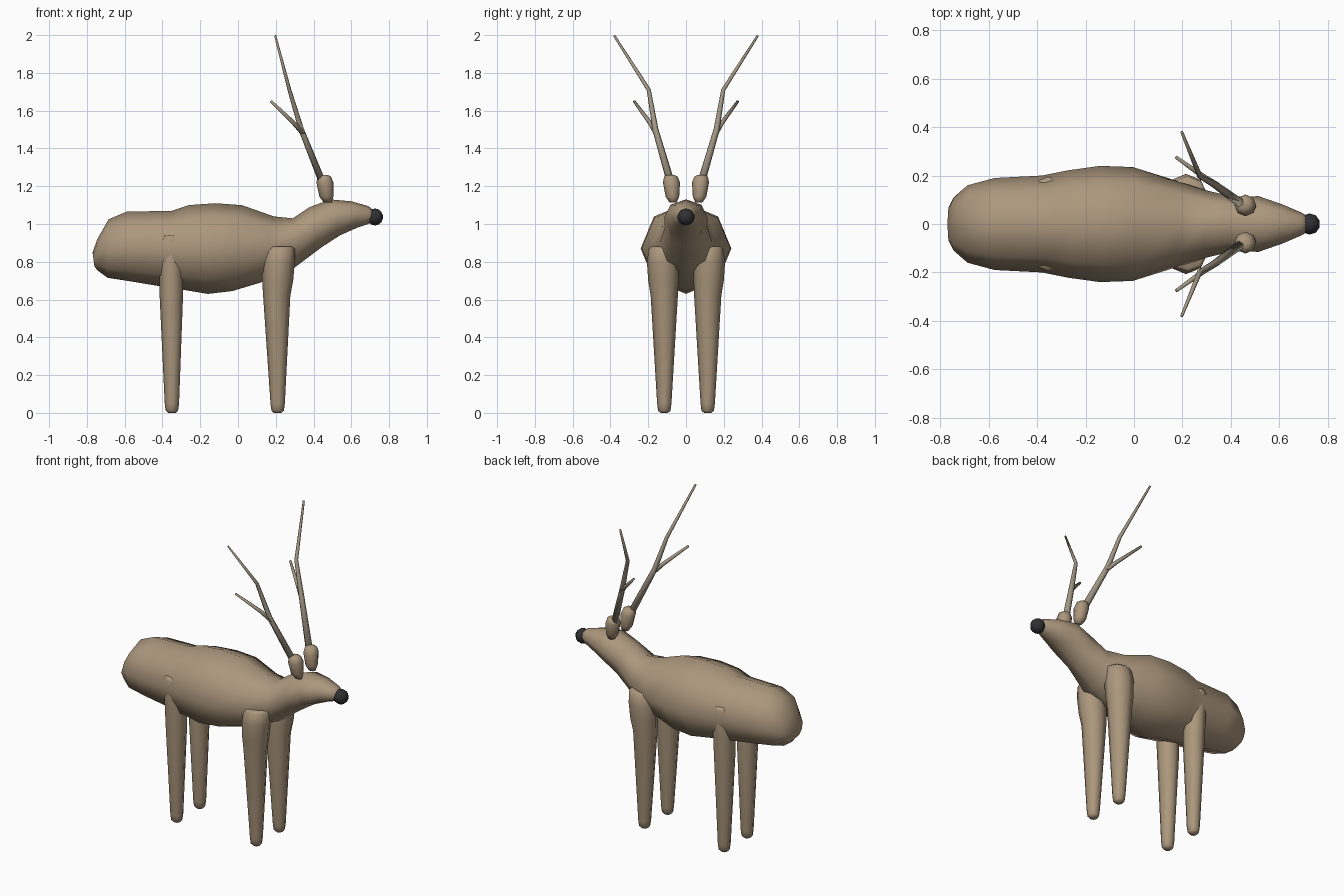
import bpy, bmesh, math
from mathutils import Vector

if "Cube" in bpy.data.objects:
    bpy.data.objects.remove(bpy.data.objects["Cube"])


def material(name, rgb):
    m = bpy.data.materials.new(name)
    m.diffuse_color = (*rgb, 1)
    m.use_nodes = True
    m.node_tree.nodes["Principled BSDF"].inputs["Base Color"].default_value = m.diffuse_color
    return m


FUR = material("fur", (0.41, 0.31, 0.205))
HORN = material("horn", (0.36, 0.31, 0.235))
BLACK = material("nose_black", (0.03, 0.03, 0.033))


def finish(name, bm, mat):
    bmesh.ops.recalc_face_normals(bm, faces=bm.faces)
    me = bpy.data.meshes.new(name)
    bm.to_mesh(me)
    bm.free()
    me.materials.append(mat)
    me.shade_smooth()
    ob = bpy.data.objects.new(name, me)
    bpy.context.collection.objects.link(ob)
    return ob


def loft(name, rings, mat, sides=8):
    """Skin rings given as (centre, first half axis, second half axis)."""
    bm = bmesh.new()
    loops = []
    for c, u, v in rings:
        loops.append([bm.verts.new(Vector(c) + Vector(u) * math.cos(a) + Vector(v) * math.sin(a))
                      for a in (2 * math.pi * i / sides for i in range(sides))])
    for a, b in zip(loops, loops[1:]):
        for i in range(sides):
            j = (i + 1) % sides
            bm.faces.new((a[i], a[j], b[j], b[i]))
    bm.faces.new(loops[0])
    bm.faces.new(loops[-1])
    return finish(name, bm, mat)


def upright(points):
    """Horizontal rings from (x, y, z, rx, ry)."""
    return [((x, y, z), (rx, 0, 0), (0, ry, 0)) for x, y, z, rx, ry in points]


def tube(points):
    """Rings across a path of (x, y, z, radius)."""
    ps = [Vector(p[:3]) for p in points]
    rings = []
    for i, p in enumerate(ps):
        d = (ps[min(i + 1, len(ps) - 1)] - ps[max(i - 1, 0)]).normalized()
        u = d.cross(Vector((1, 0, 0))).normalized()
        r = points[i][3]
        rings.append((p, u * r, d.cross(u) * r))
    return rings


# Body, neck and head: top x, top z, bottom x, bottom z, half width
BODY = [
    (-.77, .85, -.76, .775, .07), (-.745, .92, -.745, .755, .11),
    (-.685, 1.025, -.69, .715, .16), (-.59, 1.065, -.56, .695, .19),
    (-.35, 1.07, -.41, .67, .20), (-.26, 1.10, -.28, .65, .222),
    (-.12, 1.11, -.16, .63, .24), (.02, 1.10, -.03, .645, .235),
    (.19, 1.04, .12, .69, .185), (.29, 1.03, .30, .77, .14),
    (.38, 1.09, .44, .875, .112), (.49, 1.13, .54, .94, .115),
    (.60, 1.12, .63, .98, .08), (.69, 1.095, .69, 1.0, .048),
    (.72, 1.07, .72, 1.02, .03),
]
loft("body", [(((tx + bx) / 2, 0, (tz + bz) / 2), ((tx - bx) / 2, 0, (tz - bz) / 2), (0, w, 0))
              for tx, tz, bx, bz, w in BODY], FUR)

# Nose
bm = bmesh.new()
bmesh.ops.create_uvsphere(bm, u_segments=10, v_segments=7, radius=.045)
bmesh.ops.translate(bm, verts=bm.verts, vec=(.725, 0, 1.037))
finish("nose", bm, BLACK)

for side, s in (("left", 1), ("right", -1)):
    # Legs
    loft("front_leg_" + side, upright([
        (.21, s * .115, 0, .02, .02), (.21, s * .115, .012, .033, .033),
        (.21, s * .115, .05, .038, .038), (.205, s * .115, .62, .072, .072),
        (.21, s * .12, .70, .082, .080), (.215, s * .122, .80, .086, .085),
        (.222, s * .125, .87, .08, .072), (.222, s * .125, .88, .068, .06)]), FUR)
    loft("back_leg_" + side, upright([
        (-.35, s * .115, 0, .02, .02), (-.35, s * .115, .012, .033, .033),
        (-.35, s * .115, .05, .038, .038), (-.353, s * .115, .62, .062, .065),
        (-.353, s * .12, .76, .064, .068), (-.355, s * .135, .92, .058, .062),
        (-.355, s * .137, .94, .045, .05)]), FUR)
    # Ears
    loft("ear_" + side, upright([
        (.475, s * .068, 1.115, .022, .02), (.468, s * .072, 1.145, .037, .036),
        (.46, s * .077, 1.22, .045, .045), (.457, s * .08, 1.25, .036, .036),
        (.457, s * .08, 1.26, .02, .02)]), FUR)
    # Antlers
    loft("antler_" + side, tube([
        (.455, s * .075, 1.20, .021), (.335, s * .162, 1.50, .016),
        (.272, s * .197, 1.71, .011), (.197, s * .38, 1.997, .006)]), HORN, 6)
    loft("antler_branch_" + side, tube([
        (.345, s * .158, 1.48, .014), (.295, s * .19, 1.535, .012),
        (.175, s * .275, 1.65, .007)]), HORN, 6)
